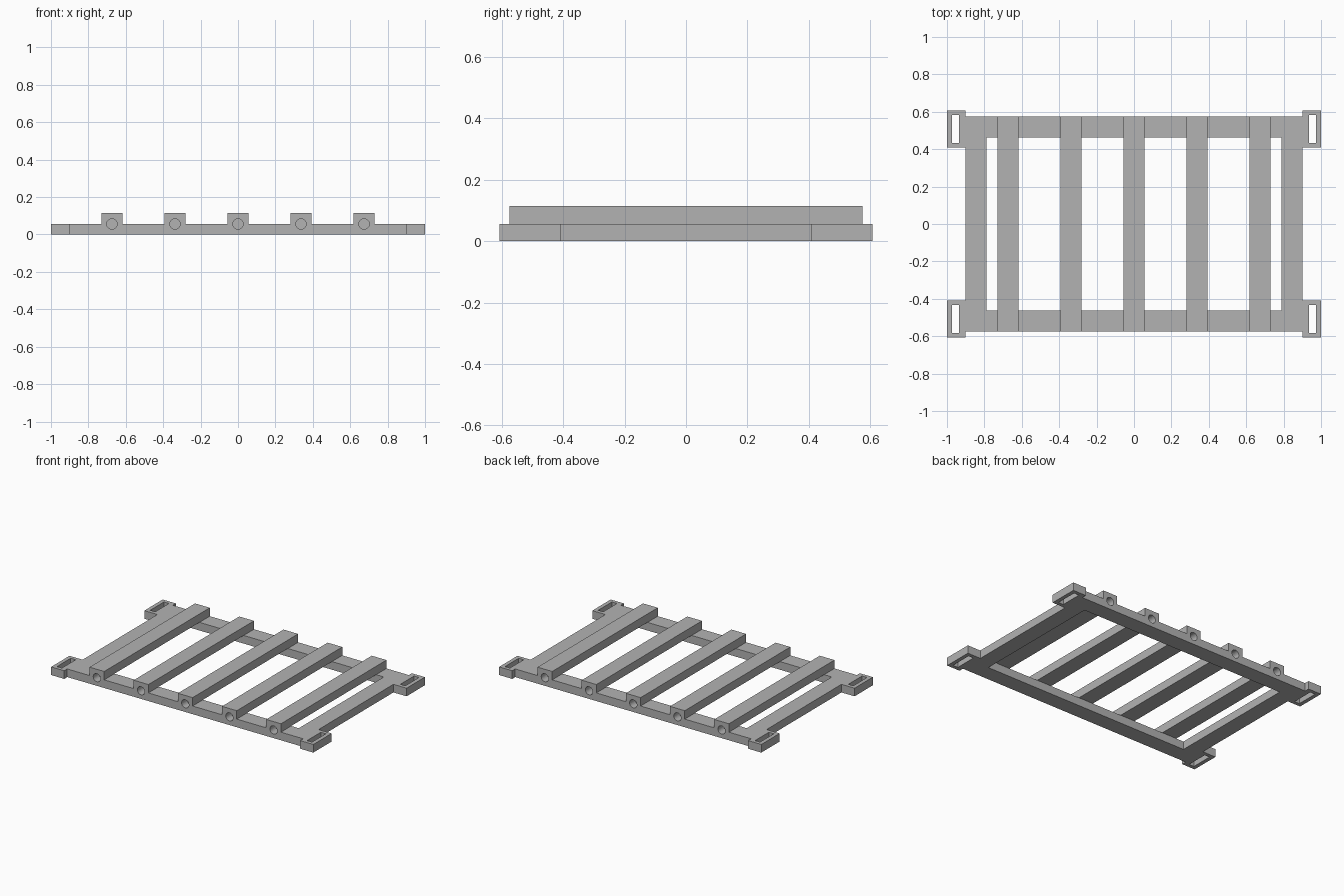
import bpy, bmesh, math
from mathutils import Matrix, Vector

default = bpy.data.objects.get("Cube")
if default:
    bpy.data.objects.remove(default, do_unlink=True)

grey = bpy.data.materials.new("plain_grey")
grey.use_nodes = True
grey.diffuse_color = (0.45, 0.45, 0.45, 1)
grey.node_tree.nodes["Principled BSDF"].inputs["Base Color"].default_value = (0.45, 0.45, 0.45, 1)

RAIL_TOP, BAR_TOP = 0.056, 0.114
HALF_X, HALF_Y, WIDTH = 0.9, 0.575, 0.112
BAR_X = [i * 0.337 for i in range(-2, 3)]
HOLE_R, HOLE_DEPTH = 0.028, 0.06


def add_box(bm, lo, hi):
    lo, hi = Vector(lo), Vector(hi)
    size = Matrix.Diagonal((*(hi - lo), 1))
    bmesh.ops.create_cube(bm, size=1, matrix=Matrix.Translation((lo + hi) / 2) @ size)


def add_hole(bm, x, side):
    # horizontal drill reaching HOLE_DEPTH into the end face
    turn = Matrix.Rotation(math.pi / 2, 4, 'X') @ Matrix.Rotation(math.pi / 32, 4, 'Z')
    bmesh.ops.create_cone(bm, cap_ends=True, segments=32, radius1=HOLE_R, radius2=HOLE_R,
                          depth=2 * HOLE_DEPTH,
                          matrix=Matrix.Translation((x, side * HALF_Y, RAIL_TOP)) @ turn)


def make(name, bm):
    mesh = bpy.data.meshes.new(name)
    bm.to_mesh(mesh)
    bm.free()
    mesh.materials.append(grey)
    obj = bpy.data.objects.new(name, mesh)
    bpy.context.scene.collection.objects.link(obj)
    return obj


def carve(obj, cutter_bm):
    # subtract the cutter, keep the result and discard the helper
    cutter = make("cutter", cutter_bm)
    cutter.hide_render = True
    mod = obj.modifiers.new("cut", 'BOOLEAN')
    mod.operation, mod.solver, mod.object = 'DIFFERENCE', 'EXACT', cutter
    bpy.context.view_layer.update()
    graph = bpy.context.evaluated_depsgraph_get()
    mesh = bpy.data.meshes.new_from_object(obj.evaluated_get(graph))
    obj.modifiers.clear()
    obj.data = mesh
    bpy.data.objects.remove(cutter, do_unlink=True)


# rectangular frame with its opening and the lower halves of the holes
bm = bmesh.new()
add_box(bm, (-HALF_X, -HALF_Y, 0), (HALF_X, HALF_Y, RAIL_TOP))
frame = make("frame", bm)
cut = bmesh.new()
add_box(cut, (WIDTH - HALF_X, WIDTH - HALF_Y, -0.1), (HALF_X - WIDTH, HALF_Y - WIDTH, 0.2))
for x in BAR_X:
    for side in (-1, 1):
        add_hole(cut, x, side)
carve(frame, cut)

# raised cross bars with a hole in each end
for n, x in enumerate(BAR_X, 1):
    bm = bmesh.new()
    add_box(bm, (x - WIDTH / 2, -HALF_Y, RAIL_TOP), (x + WIDTH / 2, HALF_Y, BAR_TOP))
    bar = make(f"cross_bar_{n}", bm)
    cut = bmesh.new()
    for side in (-1, 1):
        add_hole(cut, x, side)
    carve(bar, cut)

# slotted strap lugs on the four corners
for x_name, sx in (("left", 1), ("right", -1)):
    for y_name, sy in (("front", -1), ("back", 1)):
        cx, cy = sx * 0.95, sy * 0.508
        bm = bmesh.new()
        add_box(bm, (cx - 0.05, cy - 0.1, 0), (cx + 0.05, cy + 0.1, RAIL_TOP))
        lug = make(f"{y_name}_{x_name}_lug", bm)
        cut = bmesh.new()
        sxc = sx * 0.954
        add_box(cut, (sxc - 0.019, cy - 0.075, -0.1), (sxc + 0.019, cy + 0.075, 0.2))
        carve(lug, cut)
